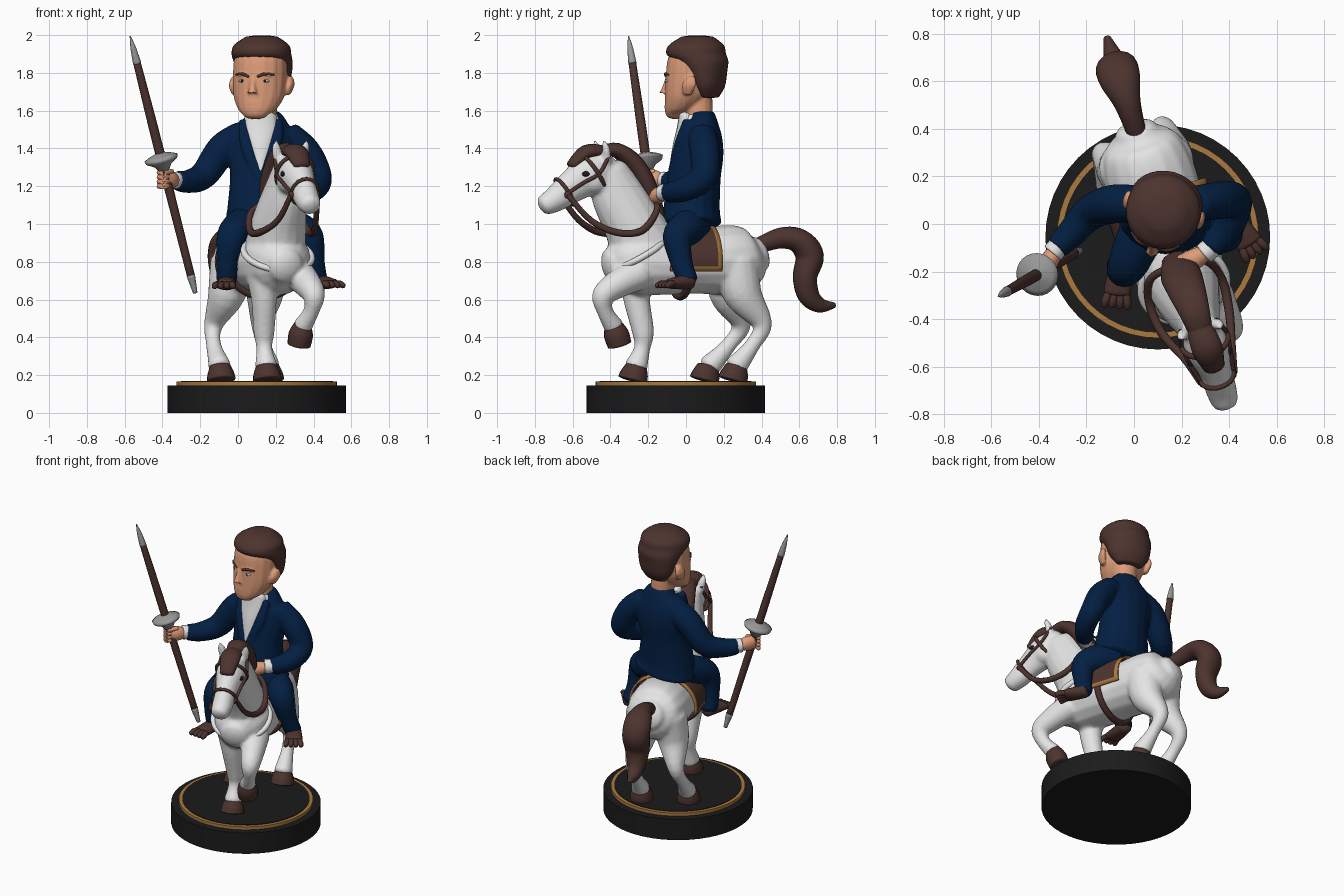
import bpy, bmesh, math
from mathutils import Vector, Matrix


def mat(name, r, g, b):
    m = bpy.data.materials.new(name)
    m.diffuse_color = (r, g, b, 1)
    return m


NAVY = mat("navy cloth", .001, .014, .056)
WHITE = mat("white", .78, .78, .78)
BROWN = mat("dark brown", .074, .034, .028)
SKIN = mat("skin", .72, .33, .19)
BLACK = mat("black", .011, .011, .011)
GOLD = mat("gold", .4, .19, .05)
STEEL = mat("steel grey", .32, .32, .32)

# local frames: sheared horse axis, turned rider head
HORSE = Matrix(((.955, -.31, 0, .13), (.296, 1, 0, 0), (0, 0, 1, 0), (0, 0, 0, 1)))
HEAD = Matrix.Translation((.12, .04, 0)) @ Matrix.Rotation(math.radians(-16), 4, 'Z')
WORLD = Matrix.Identity(4)


def loft(bm, pts, side=(1, 0, 0), cap=.5, sub=5, seg=16, flat=False):
    """Closed tube through (x, y, z, radius across[, radius deep]) points; flat keeps rings level."""
    P = [Vector(tuple(p) if len(p) == 5 else tuple(p) + (p[3],)) for p in pts]
    Q = []
    for i in range(len(P) - 1):
        a, b, c, d = P[max(i - 1, 0)], P[i], P[i + 1], P[min(i + 2, len(P) - 1)]
        for k in range(sub):
            t = k / sub
            Q.append((b * 2 + (c - a) * t + (a * 2 - b * 5 + c * 4 - d) * t ** 2
                      + (b * 3 - a - c * 3 + d) * t ** 3) * .5)
    Q.append(P[-1])
    C = [Vector(q[:3]) for q in Q]
    rows = []
    for i, q in enumerate(Q):
        t = (C[min(i + 1, len(C) - 1)] - C[max(i - 1, 0)]).normalized()
        if flat:
            t = Vector((0, 0, 1))
        rows.append((C[i], t, max(q[3], .002), max(q[4], .002)))

    def dome(row, s):
        c, t, a, b = row
        return [(c + t * s * cap * min(a, b) * math.sin(w), t, a * math.cos(w), b * math.cos(w))
                for w in (.6, 1.1, 1.45)]
    rows = dome(rows[0], -1)[::-1] + rows + dome(rows[-1], 1)
    rings = []
    for c, t, a, b in rows:
        s = Vector(side)
        s = s - t * s.dot(t)
        if s.length < .05:
            s = Vector((0, 1, 0)) - t * t.y
        s.normalize()
        o = t.cross(s)
        rings.append([bm.verts.new(c + s * a * math.cos(w) + o * b * math.sin(w))
                      for w in (2 * math.pi * k / seg for k in range(seg))])
    for r0, r1 in zip(rings, rings[1:]):
        for k in range(seg):
            bm.faces.new((r0[k], r0[(k + 1) % seg], r1[(k + 1) % seg], r1[k]))
    bm.faces.new(rings[0][::-1])
    bm.faces.new(rings[-1])


def part(name, m, lofts, M=WORLD, fuse=0, **kw):
    """One object from several lofts; fuse > 0 blends them into one skin."""
    bm = bmesh.new()
    for l in lofts:
        loft(bm, l, **kw)
    bm.transform(M)
    bmesh.ops.recalc_face_normals(bm, faces=bm.faces)
    me = bpy.data.meshes.new(name)
    bm.to_mesh(me)
    bm.free()
    me.materials.append(m)
    me.polygons.foreach_set("use_smooth", [True] * len(me.polygons))
    ob = bpy.data.objects.new(name, me)
    bpy.context.collection.objects.link(ob)
    if fuse:
        r = ob.modifiers.new("fuse", 'REMESH')
        r.mode, r.voxel_size, r.use_smooth_shade = 'VOXEL', fuse, True
        s = ob.modifiers.new("soften", 'SMOOTH')
        s.factor, s.iterations = .5, 6
    return ob


def ring(c, u, v, r, n=20):
    """Closed loop of tube points around c, spanned by vectors u and v."""
    c, u, v = Vector(c), Vector(u), Vector(v)
    return [tuple(c + u * math.cos(2 * math.pi * k / n) + v * math.sin(2 * math.pi * k / n)) + (r,)
            for k in range(n + 1)]


def blob(x, y, z, a, b, h):
    return [(x, y, z + h * math.sin(w), a * math.cos(w), b * math.cos(w)) for w in (-1.3, -.7, 0, .7, 1.3)]


# base with gold ring
for name, r, z0, z1, m in (("base", .473, 0, .145, BLACK), ("base_ring", .425, .14, .166, GOLD),
                           ("base_top", .402, .14, .17, BLACK)):
    bpy.ops.mesh.primitive_cylinder_add(vertices=48, radius=r, depth=z1 - z0, location=(.1, -.055, (z0 + z1) / 2))
    bpy.context.object.name = name
    bpy.context.object.data.materials.append(m)
    bpy.ops.object.shade_smooth_by_angle()

# horse body, neck, head, legs and ears
body = [(0, .38, .84, .1, .1), (0, .33, .825, .165, .16), (0, .22, .81, .192, .185), (0, .05, .80, .19, .17),
        (0, -.1, .79, .195, .165), (0, -.25, .80, .185, .18), (0, -.34, .79, .15, .15), (0, -.39, .78, .1, .1)]
neck = [(0, -.2, .84, .16, .19), (0, -.28, 1.0, .145, .155), (.005, -.36, 1.15, .115, .14), (.01, -.42, 1.28, .085, .11)]
head = [(.01, -.41, 1.31, .07, .08), (.015, -.51, 1.265, .095, .105), (.02, -.62, 1.19, .07, .085),
        (.02, -.70, 1.13, .066, .068), (.02, -.755, 1.1, .058, .055)]
front = [(-.08, -.24, .74, .09), (-.07, -.24, .6, .068), (-.06, -.21, .43, .056), (-.06, -.215, .34, .042),
         (-.06, -.245, .25, .06)]
lifted = [(.1, -.28, .74, .09), (.12, -.4, .68, .075), (.13, -.475, .62, .06), (.12, -.465, .54, .042),
          (.09, -.41, .46, .052)]
hind_l = [(.085, .24, .8, .115), (.1, .27, .63, .1), (.11, .37, .47, .052), (.11, .32, .36, .04), (.11, .235, .25, .06)]
hind_r = [(-.085, .26, .8, .115), (-.115, .26, .63, .1), (-.16, .34, .47, .052), (-.18, .28, .36, .04), (-.18, .18, .25, .06)]
sides = (-1, 1)
ears = [[(.01 + s * .06, -.44, 1.33, .03, .025), (.01 + s * .08, -.45, 1.4, .026, .02),
         (.01 + s * .085, -.465, 1.44, .008)] for s in sides]
cheeks = [blob(.015 + s * .05, -.5, 1.235, .045, .07, .07) for s in sides]
part("horse", WHITE, [body, neck, head, front, lifted, hind_l, hind_r] + ears + cheeks, HORSE, fuse=.011)
part("breast_fold", WHITE, [ring((0, -.26, .84), (.183, 0, 0), (0, -.14, -.085), .017)], HORSE, side=(0, -.5, .8))

# hooves
hoof = lambda u, y: [(u, y, .175, .076), (u, y + .01, .21, .07), (u, y + .02, .25, .054)]
part("hooves", BROWN, [hoof(-.06, -.265), hoof(.11, .215), hoof(-.18, .15),
                       [(.09, -.41, .47, .045), (.085, -.395, .42, .064), (.08, -.375, .36, .062)]], HORSE, cap=.1)

# tail, mane and forelock
part("tail", BROWN, [[(0, .37, .88, .04), (0, .5, .925, .055), (0, .6, .91, .085, .065), (0, .655, .83, .09, .07),
                      (0, .63, .72, .08, .06), (0, .65, .62, .06, .055), (0, .71, .57, .04), (0, .785, .57, .015)]], HORSE)
part("mane", BROWN, [[(.01, -.46, 1.38, .05, .03), (.01, -.37, 1.39, .065, .04), (.005, -.28, 1.32, .08, .05),
                      (0, -.21, 1.2, .085, .05), (0, -.15, 1.05, .06, .035)],
                     [(.01, -.44, 1.38, .055, .035), (.015, -.53, 1.38, .065, .04), (.02, -.61, 1.31, .045, .028)]], HORSE)

# bridle, reins and girth
d, n = Vector((0, -.85, -.53)), Vector((0, -.53, .85))
part("bridle_rings", BROWN, [ring((.02, -.65, 1.17), (.071, 0, 0), n * .08, .01),
                             ring((.015, -.5, 1.27), (.1, 0, 0), n * .11, .011)], HORSE, side=d, seg=8)
part("bridle_straps", BROWN, [[(.02 + s * .072, -.65, 1.165, .01), (.015 + s * .09, -.57, 1.22, .01),
                               (.015 + s * .096, -.49, 1.27, .01), (.01 + s * .08, -.43, 1.37, .01)]
                              for s in sides], HORSE, seg=8)
part("bit_rings", BROWN, [blob(.02 + s * .072, -.65, 1.155, .012, .022, .022) for s in sides], HORSE)
part("reins", BROWN, [[(.02 + s * .075, -.65, 1.15, .014), (.015 + s * .105, -.54, 1.02, .016), (s * .15, -.41, .955, .019),
                       (s * .16, -.28, .965, .019), (s * .12, -.19, 1.07, .016), (.02, -.17, 1.14, .014)]
                      for s in sides], HORSE, seg=10)
part("girth", BROWN, [ring((0, -.03, .795), (.2, 0, 0), (0, 0, .18), .02)], HORSE, side=(0, 1, 0), seg=8)
part("horse_eyes", BLACK, [blob(.015 + s * .086, -.56, 1.265, .01, .02, .014) for s in sides], HORSE)

# saddle blanket with gold border
bm = bmesh.new()
NY, NA = 12, 28
grid = [[bm.verts.new(HORSE @ Vector((.211 * math.cos(a), -.145 + .275 * i / NY, .80 + .188 * math.sin(a))))
         for a in (math.radians(-15 + 210 * j / NA) for j in range(NA + 1))] for i in range(NY + 1)]
for i in range(NY):
    for j in range(NA):
        f = bm.faces.new((grid[i][j], grid[i][j + 1], grid[i + 1][j + 1], grid[i + 1][j]))
        f.material_index = int(i in (0, NY - 1) or j in (0, NA - 1))
        f.smooth = True
me = bpy.data.meshes.new("saddle_blanket")
bm.to_mesh(me)
bm.free()
me.materials.append(BROWN)
me.materials.append(GOLD)
blanket = bpy.data.objects.new("saddle_blanket", me)
bpy.context.collection.objects.link(blanket)
blanket.modifiers.new("thickness", 'SOLIDIFY').thickness = .012

# jacket: torso, sleeves and lapels
torso = [(.14, .03, 1.0, .215, .16), (.13, .03, 1.08, .19, .15), (.125, .045, 1.25, .168, .14),
         (.13, .07, 1.38, .18, .13), (.135, .08, 1.48, .175, .11), (.14, .085, 1.54, .125, .085), (.14, .085, 1.59, .085, .065)]
arm_r = [(.03, .085, 1.475, .075), (-.08, .085, 1.4, .083), (-.18, .05, 1.26, .075), (-.265, -.04, 1.225, .062),
         (-.325, -.1, 1.23, .052)]
arm_l = [(.26, .085, 1.475, .075), (.36, .1, 1.38, .08), (.425, .095, 1.25, .073), (.4, -.005, 1.185, .066),
         (.325, -.1, 1.165, .053)]
lapels = [[(.12 + s * .09, .005, 1.55, .03, .02), (.12 + s * .075, -.045, 1.42, .035, .018),
           (.12 + s * .014, -.09, 1.24, .014, .015)] for s in sides]
part("jacket", NAVY, [torso, arm_r, arm_l] + lapels, fuse=.01, cap=.15)

# trousers
part("trousers", NAVY, [[(.06, .03, 1.01, .1), (.005, -.1, .975, .095), (-.035, -.185, .925, .08),
                         (-.055, -.19, .8, .06), (-.06, -.17, .7, .055)],
                        [(.2, .04, 1.01, .1), (.31, 0, .975, .095), (.375, -.045, .93, .08),
                         (.4, -.025, .8, .06), (.42, .01, .7, .055)]], fuse=.01)

# feet with toes
for name, heel, ball in (("right_foot", (-.055, -.15, .69), (-.07, -.29, .68)),
                         ("left_foot", (.42, .02, .695), (.485, -.08, .685))):
    h, b = Vector(heel), Vector(ball)
    f = (b - h).normalized()
    s = f.cross(Vector((0, 0, 1)))
    toes = [[tuple(b + s * .023 * k) + (.017,), tuple(b + s * .03 * k + f * .035) + (.018,),
             tuple(b + s * .033 * k + f * .058 - Vector((0, 0, .008))) + (.014,)] for k in (-1.5, -.5, .5, 1.5)]
    part(name, BROWN, [[heel + (.045, .04), tuple((h + b) / 2) + (.052, .036), ball + (.058, .028)]] + toes)

# shirt and cuffs
part("shirt", WHITE, [[(.12, .01, 1.57, .085, .05), (.12, -.015, 1.5, .085, .035), (.12, -.045, 1.4, .055, .028),
                       (.12, -.08, 1.25, .008, .015)]])
part("collar", WHITE, [[(.13, .05, 1.53, .1, .08), (.125, .045, 1.57, .082, .08)]], cap=.1)
part("cuffs", WHITE, [[(-.315, -.09, 1.23, .045), (-.342, -.122, 1.232, .045)],
                      [(.33, -.095, 1.167, .046), (.295, -.125, 1.165, .046)]], cap=.1)

# hands with curled fingers
hands = [[(-.335, -.12, 1.23, .035), (-.36, -.16, 1.235, .04, .048), (-.385, -.19, 1.24, .035, .045)],
         [(.3, -.12, 1.16, .035), (.25, -.15, 1.15, .045), (.2, -.17, 1.14, .04)]]
fingers = []
for k in range(4):
    z = .024 * k
    fingers += [[(-.35, -.17, 1.205 + z, .014), (-.39, -.222, 1.2 + z, .015), (-.42, -.2, 1.2 + z, .013)],
                [(.23, -.16, 1.105 + z, .014), (.18, -.2, 1.1 + z, .015), (.165, -.165, 1.1 + z, .013)]]
part("hands", SKIN, hands + fingers)

# rider face, neck, nose, lips and ears
face = [(0, -.1, 1.58, .07, .05), (0, -.065, 1.61, .105, .09), (0, -.03, 1.68, .138, .122),
        (0, -.01, 1.78, .146, .138), (0, 0, 1.88, .14, .135), (0, .01, 1.93, .11, .1)]
part("rider_head", SKIN, [face, [(.01, .03, 1.5, .075), (.005, .03, 1.6, .075), (0, .02, 1.68, .08)],
                          [(0, -.14, 1.775, .014), (0, -.157, 1.72, .018), (0, -.168, 1.685, .03, .024)]]
     + [[(s * .145, .01, 1.69, .018, .025), (s * .16, .02, 1.735, .018, .04), (s * .155, .03, 1.775, .015, .025)]
        for s in sides] + [blob(0, -.137, z, .045, .019, .011) for z in (1.641, 1.619)]
     + [blob(0, -.118, 1.79, .1, .03, .014)], HEAD, fuse=.007, flat=True)
part("eye_whites", WHITE, [blob(s * .062, -.126, 1.757, .024, .012, .008) for s in sides], HEAD)
part("pupils", BLACK, [blob(s * .062, -.134, 1.757, .008, .006, .008) for s in sides], HEAD)
part("eyebrows", BROWN, [[(s * .025, -.142, 1.781, .007), (s * .065, -.137, 1.795, .008), (s * .105, -.108, 1.79, .005)]
                         for s in sides], HEAD)

# hair
part("hair", BROWN, [[(0, .09, 1.675, .09, .045), (0, .085, 1.73, .13, .08), (0, .07, 1.81, .15, .108),
                      (0, .045, 1.86, .157, .14), (0, .015, 1.9, .158, .158), (0, .015, 1.945, .148, .147),
                      (0, .02, 1.982, .1, .1)]], HEAD, cap=.17, seg=28, flat=True)

# lance with guard and steel tips
top, bot = Vector((-.572, -.305, 2.0)), Vector((-.225, -.11, .63))
L = lambda z, r: tuple(bot.lerp(top, (z - .63) / 1.37)) + (r,)
part("lance_shaft", BROWN, [[L(.72, .021), L(1.2, .024), L(1.5, .025), L(1.86, .02)]])
part("lance_tips", STEEL, [[L(1.85, .022), L(1.93, .015), L(1.995, .003)], [L(.635, .012), L(.73, .023)]], cap=.2)
part("lance_guard", STEEL, [[L(1.285, .03), L(1.31, .045), L(1.335, .086), L(1.35, .091), L(1.36, .07),
                             L(1.375, .028)]], cap=.1, sub=1, seg=24)
